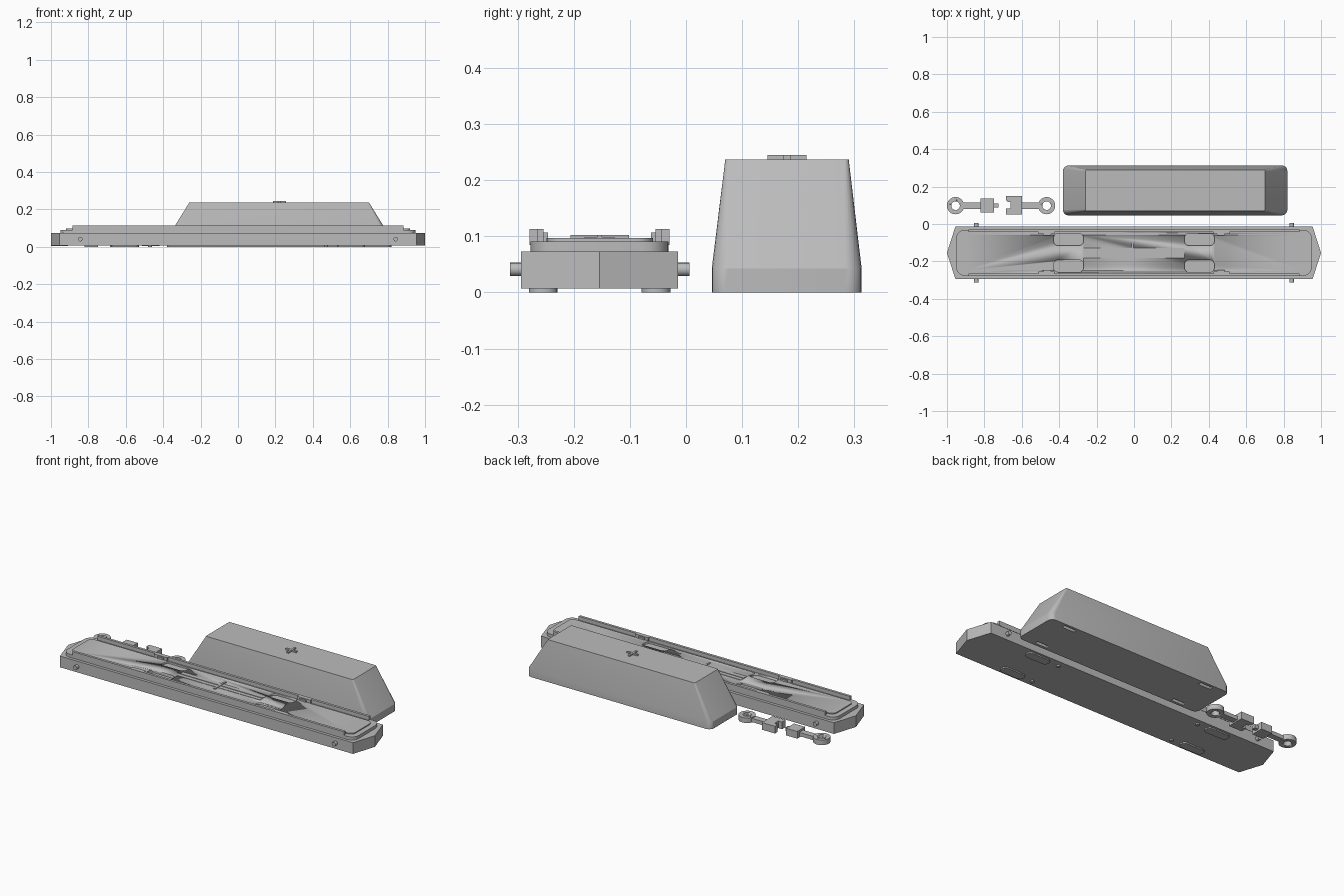
import bpy, bmesh, math

if "Cube" in bpy.data.objects:
    bpy.data.objects.remove(bpy.data.objects["Cube"])

grey = bpy.data.materials.new("plain_grey")
grey.diffuse_color = (0.5, 0.5, 0.5, 1)
grey.use_nodes = True
grey.node_tree.nodes["Principled BSDF"].inputs["Base Color"].default_value = grey.diffuse_color
CY = -0.154  # centre line of the long chassis


def rounded(x0, x1, y0, y1, r, n=5):
    """Outline of a rectangle with rounded corners."""
    pts = []
    for cx, cy, a in ((x1 - r, y1 - r, 0), (x0 + r, y1 - r, 90),
                      (x0 + r, y0 + r, 180), (x1 - r, y0 + r, 270)):
        for i in range(n + 1):
            t = math.radians(a + 90 * i / n)
            pts.append((cx + r * math.cos(t), cy + r * math.sin(t)))
    return pts


def loft(name, layers, smooth=True):
    """Solid through equal-length outlines, each given as (z, points)."""
    bm = bmesh.new()
    rings = [[bm.verts.new((x, y, z)) for x, y in pts] for z, pts in layers]
    n = len(rings[0])
    for a, b in zip(rings, rings[1:]):
        for i in range(n):
            bm.faces.new((a[i], a[(i + 1) % n], b[(i + 1) % n], b[i]))
    bm.faces.new(rings[0][::-1])
    bm.faces.new(rings[-1])
    bmesh.ops.recalc_face_normals(bm, faces=bm.faces)
    me = bpy.data.meshes.new(name)
    bm.to_mesh(me)
    bm.free()
    me.materials.append(grey)
    ob = bpy.data.objects.new(name, me)
    bpy.context.collection.objects.link(ob)
    if smooth:
        bpy.ops.object.select_all(action='DESELECT')
        ob.select_set(True)
        bpy.context.view_layer.objects.active = ob
        bpy.ops.object.shade_smooth_by_angle(angle=math.radians(30))
    return ob


def box(name, x0, x1, y0, y1, z0, z1):
    return loft(name, [(z, [(x0, y0), (x1, y0), (x1, y1), (x0, y1)])
                       for z in (z0, z1)], False)


def slab(name, x0, x1, y0, y1, z0, z1, r):
    pts = rounded(x0, x1, y0, y1, r)
    return loft(name, [(z0, pts), (z1, pts)])


def disc(name, x, y, r, z0, z1, n=24):
    pts = [(x + r * math.cos(2 * math.pi * i / n),
            y + r * math.sin(2 * math.pi * i / n)) for i in range(n)]
    return loft(name, [(z0, pts), (z1, pts)])


def cut(ob, cutter):
    cutter.hide_render = True
    cutter.hide_viewport = True
    m = ob.modifiers.new("cut", 'BOOLEAN')
    m.operation = 'DIFFERENCE'
    m.solver = 'EXACT'
    m.object = cutter


# Chassis body with pointed ends
body = [(-1, CY), (-0.955, CY - 0.14), (0.955, CY - 0.14),
        (1, CY), (0.955, CY + 0.14), (-0.955, CY + 0.14)]
loft("chassis_body", [(0.007, body), (0.073, body)], False)

# Stepped deck
deck = slab("deck", -0.95, 0.95, CY - 0.123, CY + 0.123, 0.07, 0.091, 0.045)
plate = slab("deck_plate", -0.92, 0.92, CY - 0.095, CY + 0.095, 0.088, 0.097, 0.03)

# Mirrored chassis details
for sy in (-1, 1):
    def span(a, b):
        return sorted((CY + sy * a, CY + sy * b))
    # Side rails
    box("side_rail", -0.885, 0.885, *span(0.11, 0.125), 0.085, 0.113)
    for sx in (-1, 1):
        def xs(a, b):
            return sorted((sx * a, sx * b))
        # Rounded pockets in the deck
        for target in (deck, plate):
            cut(target, slab("pocket_cutter", *xs(0.27, 0.43),
                             *span(0.038, 0.104), 0.08, 0.13, 0.025))
        # Rail clips
        box("rail_clip", *xs(0.425, 0.51), *span(0.1, 0.112), 0.085, 0.113)
        box("clip_tab", *xs(0.445, 0.485), *span(0.092, 0.101), 0.085, 0.107)
        # Feet and buttons underneath
        slab("foot_pad", *xs(0.53, 0.68), *span(0.075, 0.126), 0, 0.01, 0.024)
        disc("foot_button", sx * 0.47, CY + sy * 0.105, 0.011, 0, 0.01, 16)
        # Side pins
        pin = disc("side_pin", 0, 0, 0.012, 0, 0.03, 16)
        pin.rotation_euler = (math.radians(-90 * sy), 0, 0)
        pin.location = (sx * 0.843, CY + sy * 0.13, 0.041)

# Centre spine with raised cross lines
box("centre_spine", -0.27, 0.27, CY - 0.027, CY + 0.027, 0.09, 0.099)
box("spine_line", -0.27, 0.27, CY - 0.004, CY + 0.004, 0.095, 0.102)
box("spine_cross", -0.014, -0.004, CY - 0.052, CY + 0.052, 0.095, 0.102)

# Tapered cover
base = rounded(-0.38, 0.82, 0.046, 0.313, 0.03)
cover = loft("cover", [(0, base), (0.043, base),
                       (0.237, rounded(-0.26, 0.70, 0.07, 0.29, 0.008))])
for sx in (-1, 1):
    for sy in (-1, 1):
        x, y = 0.22 + sx * 0.46, 0.18 + sy * 0.108
        cut(cover, box("slot_cutter", x - 0.04, x + 0.04,
                       y - 0.01, y + 0.01, -0.02, 0.025))
# Plus mark on the cover
plus = [(0.187, 0.174), (0.216, 0.174), (0.216, 0.145), (0.228, 0.145),
        (0.228, 0.174), (0.257, 0.174), (0.257, 0.186), (0.228, 0.186),
        (0.228, 0.215), (0.216, 0.215), (0.216, 0.186), (0.187, 0.186)]
loft("cover_plus", [(0.235, plus), (0.245, plus)], False)


def coupler_arm(x, xa, xb):
    """Eye ring with a straight shank."""
    ring = disc("coupler_eye", x, 0.098, 0.046, 0.005, 0.035, 32)
    cut(ring, disc("eye_cutter", x, 0.098, 0.023, -0.02, 0.06))
    box("coupler_shank", xa, xb, 0.08, 0.116, 0.008, 0.03)


# Plug coupler
coupler_arm(-0.954, -0.918, -0.81)
box("plug_block", -0.82, -0.748, 0.062, 0.135, 0, 0.042)
box("plug_pin", -0.75, -0.725, 0.087, 0.11, 0.01, 0.032)

# Socket coupler with a notched head
coupler_arm(-0.467, -0.61, -0.503)
socket = box("socket_block", -0.685, -0.6, 0.05, 0.15, 0, 0.042)
cut(socket, box("notch_cutter", -0.72, -0.66, 0.083, 0.117, -0.02, 0.06))
cut(socket, box("side_notch_cutter", -0.72, -0.675, 0.115, 0.125, -0.02, 0.06))
